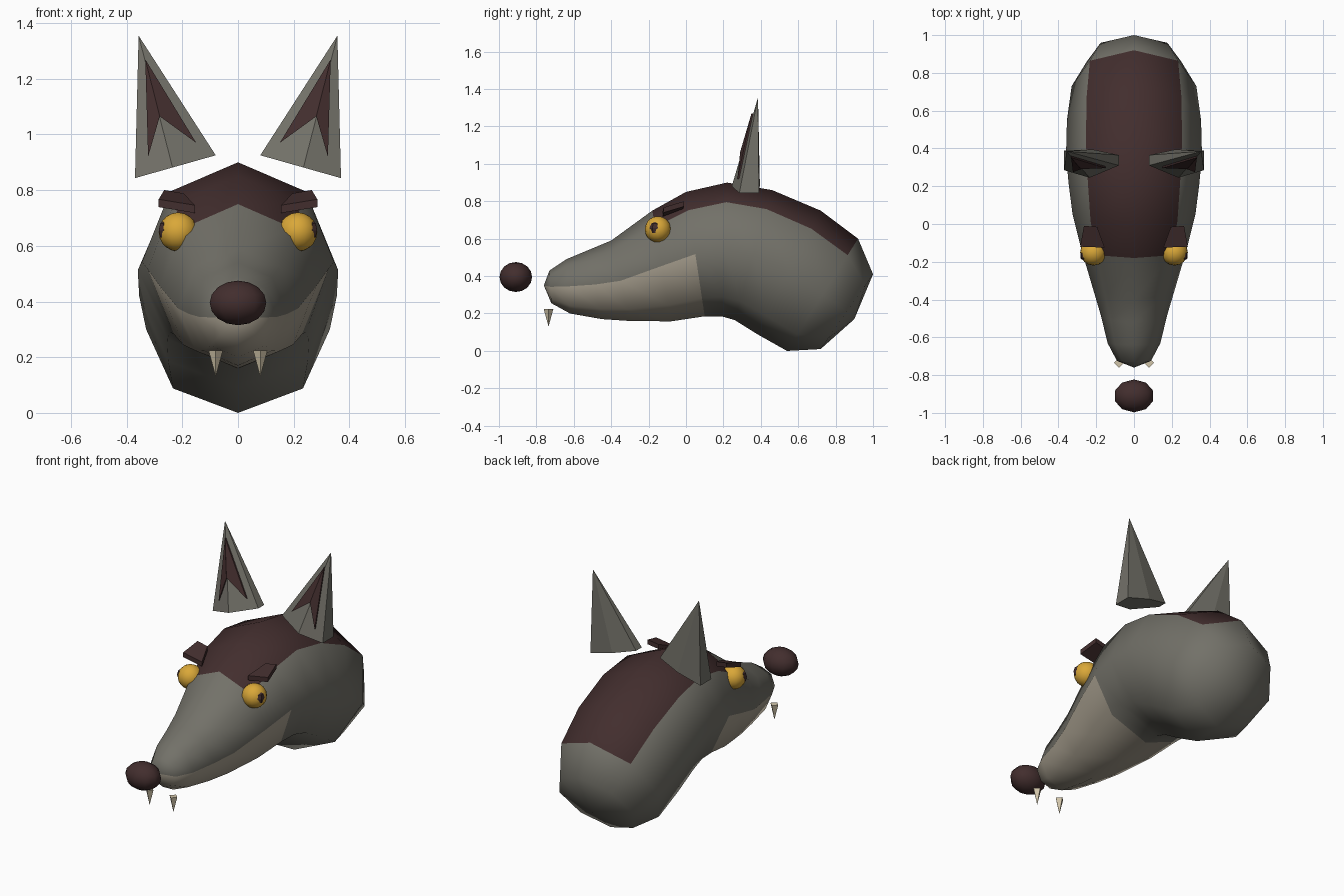
import bpy, bmesh, math
from mathutils import Vector, Matrix

cube = bpy.data.objects.get("Cube")
if cube:
    bpy.data.objects.remove(cube, do_unlink=True)


def material(name, r, g, b):
    m = bpy.data.materials.new(name)
    m.use_nodes = True
    m.diffuse_color = (r, g, b, 1)
    m.node_tree.nodes["Principled BSDF"].inputs["Base Color"].default_value = (r, g, b, 1)
    return m


GREY = material("grey fur", .17, .165, .14)
DARK = material("dark brown", .055, .027, .027)
PALE = material("pale muzzle", .37, .33, .26)
AMBER = material("amber eye", .70, .39, .04)
IVORY = material("ivory tooth", .64, .56, .40)


def finish(bm, name, mats, smooth=False):
    bmesh.ops.recalc_face_normals(bm, faces=bm.faces)
    for f in bm.faces:
        f.smooth = smooth
    mesh = bpy.data.meshes.new(name)
    bm.to_mesh(mesh)
    bm.free()
    for m in mats:
        mesh.materials.append(m)
    obj = bpy.data.objects.new(name, mesh)
    bpy.context.collection.objects.link(obj)
    return obj


def ellipsoid(name, centre, radii, mat, segs, rings, smooth=True):
    bm = bmesh.new()
    place = Matrix.Translation(centre) @ Matrix.Diagonal((*radii, 1))
    bmesh.ops.create_uvsphere(bm, u_segments=segs, v_segments=rings, radius=1, matrix=place)
    return finish(bm, name, [mat], smooth)


def pyramid(name, base, apex, mat):
    bm = bmesh.new()
    ring = [bm.verts.new(p) for p in base]
    tip = bm.verts.new(apex)
    bm.faces.new(ring)
    for i, v in enumerate(ring):
        bm.faces.new((v, ring[(i + 1) % len(ring)], tip))
    return finish(bm, name, [mat])


def slab(name, outline, depth, mat):
    bm = bmesh.new()
    face = bm.faces.new([bm.verts.new(p) for p in outline])
    out = bmesh.ops.extrude_face_region(bm, geom=[face])
    moved = [v for v in out["geom"] if isinstance(v, bmesh.types.BMVert)]
    bmesh.ops.translate(bm, verts=moved, vec=depth)
    if face.is_valid and all(len(e.link_faces) < 2 for e in face.edges):
        bm.faces.new([v for v in face.verts])
    return finish(bm, name, [mat])


# Head: octagonal loft, each ring given as top y, top z, bottom y, bottom z, half width
RINGS = [
    (-.73, .43, -.72, .255, .09),
    (-.64, .49, -.62, .20, .14),
    (-.52, .54, -.45, .17, .175),
    (-.40, .59, -.30, .16, .215),
    (-.18, .75, -.08, .158, .28),
    (0, .85, .10, .185, .325),
    (.22, .90, .19, .185, .345),
    (.46, .86, .26, .165, .36),
    (.72, .75, .38, .09, .355),
    (.92, .60, .54, 0, .33),
    (1.0, .41, .72, .01, .25),
]
SIDES = 8
bm = bmesh.new()
loft = []
for ty, tz, by, bz, w in RINGS:
    top, low = Vector((0, ty, tz)), Vector((0, by, bz))
    ring = []
    for k in range(SIDES):
        a = math.tau * k / SIDES
        p = (top + low) / 2 + (top - low) / 2 * math.cos(a)
        ring.append(bm.verts.new((w * math.sin(a), p.y, p.z)))
    loft.append(ring)
snout_tip = bm.verts.new((0, -.76, .35))
neck_end = bm.verts.new((0, .90, .17))
for k in range(SIDES):
    n = (k + 1) % SIDES
    lower = 2 <= k <= 5
    for i in range(len(loft) - 1):
        f = bm.faces.new((loft[i][k], loft[i][n], loft[i + 1][n], loft[i + 1][k]))
        if k in (0, SIDES - 1) and 4 <= i <= 8:
            f.material_index = 1      # crown stripe
        elif lower and i < 5:
            f.material_index = 2      # pale lower muzzle
    f = bm.faces.new((loft[0][k], loft[0][n], snout_tip))
    f.material_index = 2 if lower else 0
    bm.faces.new((loft[-1][k], loft[-1][n], neck_end))
finish(bm, "head", [GREY, DARK, PALE], True)

# Nose
ellipsoid("nose", (0, -.91, .395), (.107, .087, .08), DARK, 10, 8)


def ear_base(x, y):
    return Vector((x, y, .948 - .283 * x))


def on_face(tri, x, z):
    # point on the plane of a triangle, found from its front-view position
    n = (tri[1] - tri[0]).cross(tri[2] - tri[0])
    y = tri[0].y - (n.x * (x - tri[0].x) + n.z * (z - tri[0].z)) / n.y
    return Vector((x, y, z))


for side, s in (("left", 1), ("right", -1)):
    def flip(points):
        return [(s * x, y, z) for x, y, z in points]

    # Ear with a ridge down its front
    base = [ear_base(*p) for p in ((.08, .31), (.235, .245), (.37, .285),
                                   (.37, .39), (.22, .395), (.08, .365))]
    apex = Vector((.357, .385, 1.355))
    pyramid(side + "_ear", flip(base), flip([apex])[0], GREY)

    # Dark inner ear plates on both sides of the ridge
    for label, tri, leg in (("inner", (apex, base[0], base[1]), (.15, .97)),
                            ("outer", (apex, base[1], base[2]), (.323, .92))):
        pts = [on_face(tri, *p) for p in ((.333, 1.27), (.281, 1.065), leg)]
        slab(f"{side}_ear_lining_{label}", flip(pts), (0, -.009, 0), DARK)

    # Eye and pupil
    ellipsoid(side + "_eye", (s * .215, -.15, .65), (.07, .07, .07), AMBER, 16, 10)
    ellipsoid(side + "_pupil", (s * .267, -.165, .656), (.02, .03, .035), DARK, 6, 4, False)

    # Sloping brow
    plan = ((.155, -.125), (.285, -.12), (.265, -.01), (.195, -.015))
    brow = [(x, y, .718 + .33 * (y + .125) + .15 * (x - .155)) for x, y in plan]
    slab(side + "_brow", flip(brow), (0, 0, .028), DARK)

    # Fang
    fang = [(.08 + .026 * math.cos(a), -.735 + .026 * math.sin(a), .225)
            for a in (0, math.pi / 2, math.pi, math.pi * 1.5)]
    pyramid(side + "_fang", flip(fang), (s * .08, -.735, .13), IVORY)
